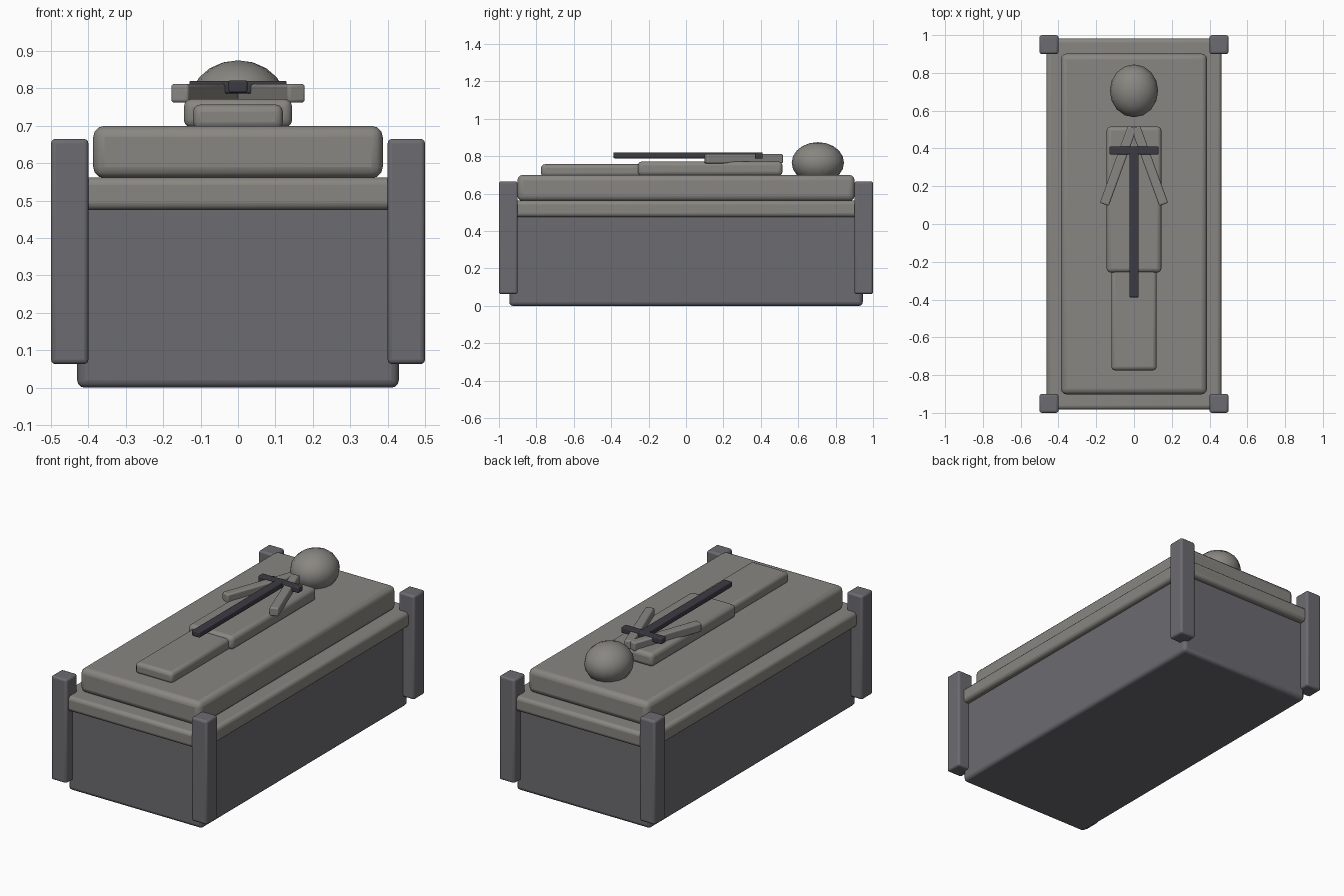
import bpy
from math import radians

if "Cube" in bpy.data.objects:
    bpy.data.objects.remove(bpy.data.objects["Cube"])


def material(name, rgb):
    m = bpy.data.materials.new(name)
    m.diffuse_color = (*rgb, 1)
    m.use_nodes = True
    m.node_tree.nodes["Principled BSDF"].inputs["Base Color"].default_value = m.diffuse_color
    return m


dark_stone = material("dark_stone", (0.15, 0.145, 0.16))
pale_stone = material("pale_stone", (0.25, 0.24, 0.22))
iron = material("iron", (0.045, 0.043, 0.055))


def smooth(ob):
    bpy.context.view_layer.objects.active = ob
    ob.select_set(True)
    bpy.ops.object.shade_smooth_by_angle(angle=radians(40))
    ob.select_set(False)


def box(name, lo, hi, mat, bevel, rot=0):
    """Rounded box between two corners, turned about its own centre."""
    centre = [(a + b) / 2 for a, b in zip(lo, hi)]
    bpy.ops.mesh.primitive_cube_add(size=1, location=centre)
    ob = bpy.context.object
    ob.name = name
    ob.scale = [b - a for a, b in zip(lo, hi)]
    bpy.ops.object.transform_apply(location=False, rotation=False, scale=True)
    ob.rotation_euler.z = rot
    ob.data.materials.append(mat)
    smooth(ob)
    mod = ob.modifiers.new("rounding", "BEVEL")
    mod.width = bevel
    mod.segments = 3
    return ob


# Tomb chest, ledge and upper slab
box("chest", (-0.43, -0.945, 0), (0.43, 0.945, 0.5), dark_stone, 0.02)
box("ledge", (-0.463, -0.982, 0.475), (0.463, 0.982, 0.562), pale_stone, 0.02)
box("upper_slab", (-0.387, -0.902, 0.56), (0.387, 0.902, 0.70), pale_stone, 0.03)

# Corner posts
for sx in (-1, 1):
    for sy in (-1, 1):
        x, y = sx * 0.45, sy * 0.95
        box("corner_post", (x - 0.05, y - 0.05, 0.063),
            (x + 0.05, y + 0.05, 0.665), dark_stone, 0.012)

# Reclining figure
box("torso", (-0.145, -0.257, 0.695), (0.145, 0.516, 0.772), pale_stone, 0.022)
box("legs", (-0.12, -0.775, 0.69), (0.12, -0.23, 0.757), pale_stone, 0.02)
for s in (-1, 1):
    box("arm", (s * 0.083 - 0.025, 0.091, 0.762), (s * 0.083 + 0.025, 0.525, 0.812),
        pale_stone, 0.008, s * radians(20))

bpy.ops.mesh.primitive_uv_sphere_add(segments=16, ring_count=10, radius=1,
                                     location=(0, 0.705, 0.765))
head = bpy.context.object
head.name = "head"
head.scale = (0.128, 0.14, 0.11)
head.data.materials.append(pale_stone)
smooth(head)

# Sword lying on the chest
box("sword_blade", (-0.025, -0.388, 0.789), (0.025, 0.41, 0.821), iron, 0.005)
box("sword_guard", (-0.13, 0.368, 0.787), (0.13, 0.41, 0.82), iron, 0.005)
